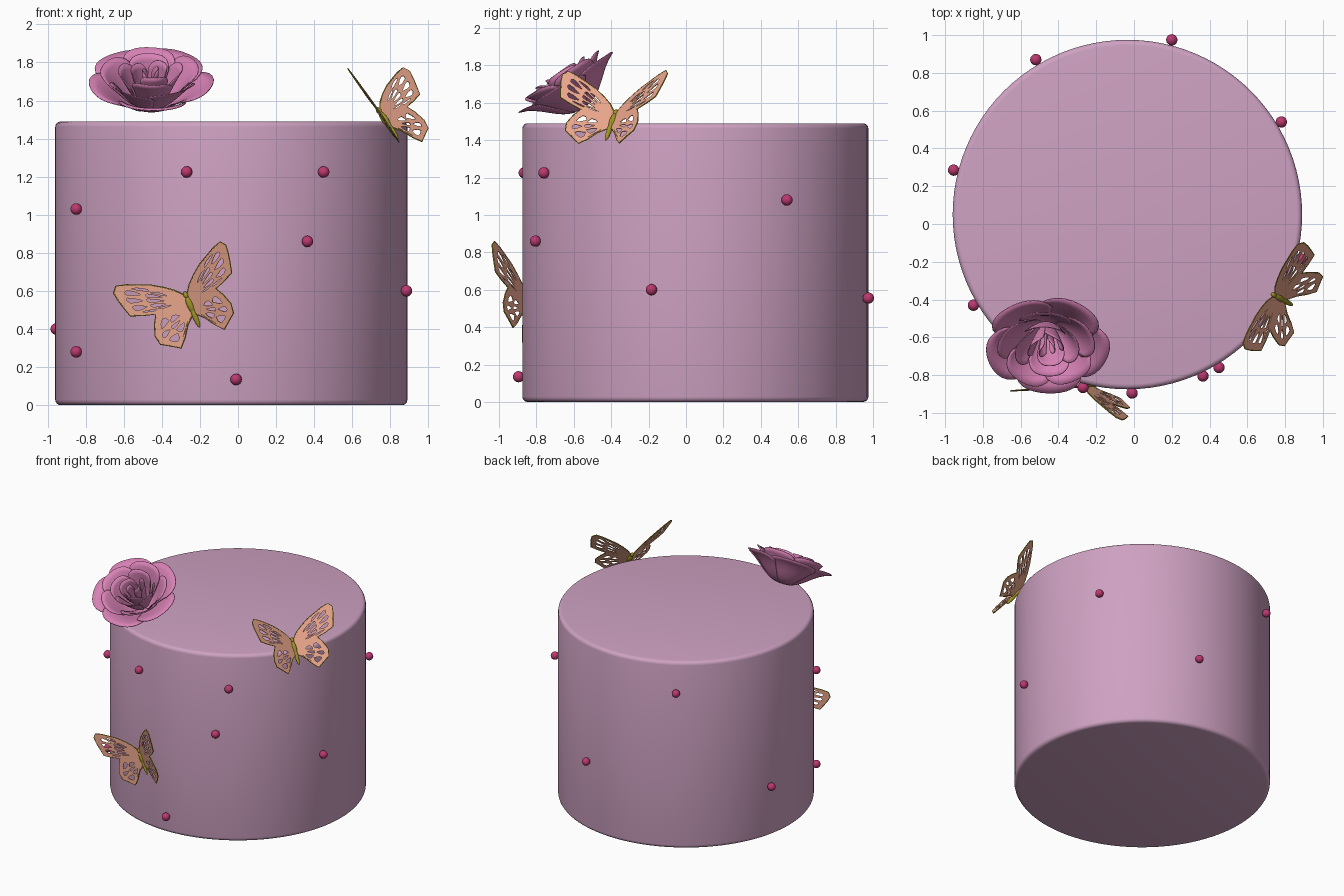
import bpy, bmesh
from math import sin, cos, pi, radians
from mathutils import Matrix, Vector

if "Cube" in bpy.data.objects:
    bpy.data.objects.remove(bpy.data.objects["Cube"])


def material(name, rgb):
    m = bpy.data.materials.new(name)
    m.diffuse_color = (*rgb, 1)
    m.use_nodes = True
    m.node_tree.nodes["Principled BSDF"].inputs["Base Color"].default_value = m.diffuse_color
    return m


ICING = material("icing", (.62, .36, .54))
ROSE = material("rose_pink", (.68, .22, .46))
PEARL = material("pearl_red", (.50, .04, .16))
WING = material("wing_peach", (.82, .38, .26))
OLIVE = material("olive", (.35, .30, .02))


def mesh_object(name, bm, mat, matrix=Matrix()):
    me = bpy.data.meshes.new(name)
    bm.to_mesh(me)
    bm.free()
    ob = bpy.data.objects.new(name, me)
    bpy.context.collection.objects.link(ob)
    ob.matrix_world = matrix
    me.materials.append(mat)
    for p in me.polygons:
        p.use_smooth = True
    return ob


def curve_object(name, loops, mat, matrix, **settings):
    """Closed polylines turned into a mesh; inner loops of a 2D curve become holes."""
    cu = bpy.data.curves.new(name, 'CURVE')
    for k, v in settings.items():
        setattr(cu, k, v)
    for pts in loops:
        sp = cu.splines.new('POLY')
        sp.points.add(len(pts) - 1)
        for p, (x, y) in zip(sp.points, pts):
            p.co = (x, y, 0, 1)
        sp.use_cyclic_u = True
    cu.materials.append(mat)
    ob = bpy.data.objects.new(name, cu)
    bpy.context.collection.objects.link(ob)
    ob.matrix_world = matrix
    bpy.ops.object.select_all(action='DESELECT')
    ob.select_set(True)
    bpy.context.view_layer.objects.active = ob
    bpy.ops.object.convert(target='MESH')
    return ob


# Cake drum with softly rounded rims
bm = bmesh.new()
bmesh.ops.create_cone(bm, cap_ends=True, segments=96, radius1=.925, radius2=.925, depth=1.49)
rims = [e for e in bm.edges if abs(e.verts[0].co.z - e.verts[1].co.z) < .01]
bmesh.ops.bevel(bm, geom=rims, offset=.028, segments=4, profile=.5, affect='EDGES')
cake = mesh_object("cake", bm, ICING, Matrix.Translation((-.035, .05, .745)))
bpy.context.view_layer.objects.active = cake
cake.select_set(True)
bpy.ops.object.shade_smooth_by_angle(angle=radians(35))

# Pearls stuck round the side
for i, pos in enumerate([(-.27, -.865, 1.225), (.45, -.76, 1.225), (-.85, -.43, 1.03),
                         (-.85, -.43, .28), (.365, -.805, .86), (.885, -.185, .60),
                         (-.955, .285, .40), (-.01, -.895, .135), (.78, .54, 1.08),
                         (.20, .975, .555), (-.52, .87, 1.25)]):
    bm = bmesh.new()
    bmesh.ops.create_uvsphere(bm, u_segments=20, v_segments=12, radius=.03)
    mesh_object(f"pearl_{i + 1}", bm, PEARL, Matrix.Translation(pos))


# Rose: rings of cupped petals, tilted towards the front
def add_petal(bm, angle, half_width, rim_r, rim_h, flare, nu=14, nv=10):
    grid = []
    for j in range(nv + 1):
        v = j / nv
        row = []
        for i in range(nu + 1):
            u = 2 * i / nu - 1
            t = v * (1 - .16 * u ** 4)
            r = .015 + (rim_r - .015) * t ** .75 + flare * t ** 5 + .014 * u * v
            z = rim_h * t ** 1.5 - .35 * flare * t ** 7
            a = angle + half_width * u
            row.append(bm.verts.new((r * cos(a), .92 * r * sin(a), z)))
        grid.append(row)
    for j in range(nv):
        for i in range(nu):
            bm.faces.new((grid[j][i], grid[j][i + 1], grid[j + 1][i + 1], grid[j + 1][i]))


rose_frame = Matrix.Translation((-.46, -.55, 1.57)) @ Matrix.Rotation(radians(33), 4, 'X')
layers = [  # count, start angle, half width, rim radius, rim height, flare
    (5, -18, .74, .265, .19, .065),
    (5, 18, .72, .225, .225, .035),
    (4, 0, .85, .155, .235, .015),
    (3, 40, 1.0, .095, .235, .005),
    (2, 10, 1.3, .045, .23, 0)]
for n, (count, start, width, rim_r, rim_h, flare) in enumerate(layers):
    bm = bmesh.new()
    for k in range(count):
        add_petal(bm, radians(start) + 2 * pi * k / count, width, rim_r, rim_h, flare)
    petals = mesh_object(f"rose_petals_{n + 1}", bm, ROSE, rose_frame)
    petals.modifiers.new("thickness", 'SOLIDIFY').thickness = .005

# Butterfly wing: outline of fore and hind wing, with open cells between veins
OUTLINE = [(.004, .08), (.045, .13), (.09, .166), (.15, .205), (.21, .232), (.27, .258),
           (.322, .272), (.346, .245), (.340, .20), (.330, .16), (.313, .10), (.25, .075),
           (.185, .055), (.212, .01), (.234, -.05), (.225, -.10), (.185, -.125), (.134, -.16),
           (.095, -.12), (.056, -.065), (.004, -.02)]
FORE = [(.20, .22), (.31, .262), (.337, .225), (.325, .165), (.305, .108), (.20, .07)]
HIND = [(.175, .04), (.225, -.05), (.215, -.10), (.135, -.15), (.07, -.08)]


def wing_cells(root, veins):
    root = Vector(root)
    cells = []
    for a, b in zip(veins, veins[1:]):
        a, b = Vector(a) - root, Vector(b) - root
        left, right = a.lerp(b, .22), a.lerp(b, .78)
        for f0, f1 in ((.34, .60), (.66, .90)):
            mid = (f0 + f1) / 2
            cells.append([tuple(root + p) for p in (
                a.lerp(b, .5) * f0, right * mid, right * f1 * .97,
                a.lerp(b, .5) * f1, left * f1 * .97, left * mid)])
    return cells


CELLS = wing_cells((.008, .055), FORE) + wing_cells((.008, 0), HIND)


def butterfly(name, centre, side, head, lift):
    s = Vector(side).normalized()
    n = s.cross(Vector(head)).normalized()
    h = n.cross(s)
    frame = Matrix.Translation(centre) @ Matrix((s, h, n)).transposed().to_4x4()
    # body: abdomen, thorax and head
    bm = bmesh.new()
    for y, w, l in ((-.035, .014, .07), (.03, .018, .05), (.085, .014, .02)):
        bmesh.ops.create_uvsphere(bm, u_segments=14, v_segments=10, radius=1,
                                  matrix=Matrix.Translation((0, y, 0)) @ Matrix.Diagonal((w, l, w, 1)))
    mesh_object(name + "_body", bm, OLIVE, frame)
    # wing pair, raised in a V
    for label, sign in (("right", 1), ("left", -1)):
        m = frame @ Matrix.Rotation(-sign * radians(lift), 4, 'Y')
        loops = [[(sign * x, y) for x, y in loop] for loop in [OUTLINE] + CELLS]
        curve_object(f"{name}_{label}_wing", loops, WING, m,
                     dimensions='2D', fill_mode='BOTH', extrude=.002)
        curve_object(f"{name}_{label}_wing_edge", loops[:1], OLIVE, m,
                     dimensions='3D', bevel_depth=.0035, bevel_resolution=1)


butterfly("front_butterfly", (-.24, -.855, .50), (.895, -.232, .381), (-.406, 0, .914), 18)
butterfly("top_butterfly", (.785, -.40, 1.48), (.485, .874, .008), (-.545, .27, .79), 22)
